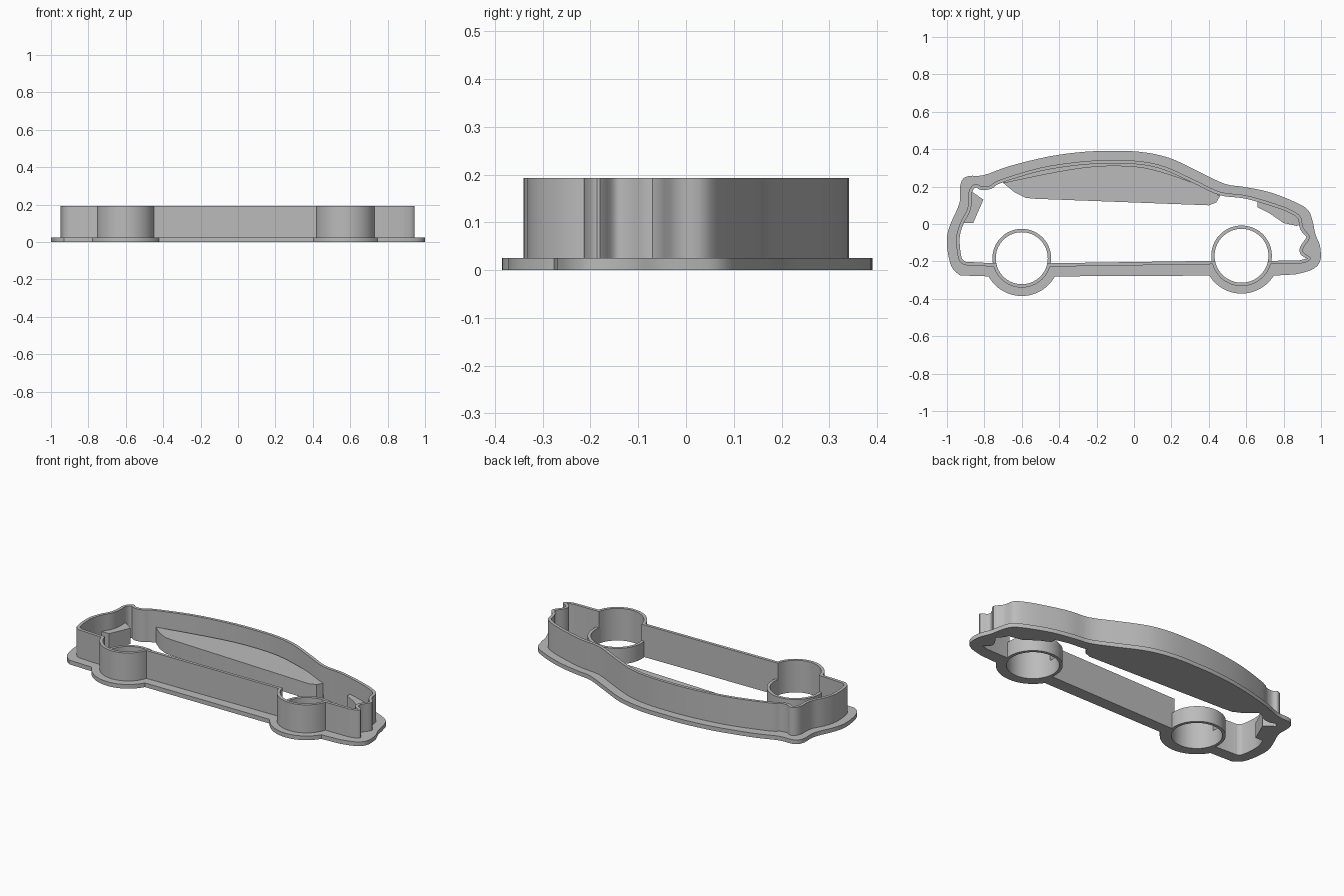
import bpy, bmesh
from math import sin, cos, pi, asin
from mathutils import Vector

cube = bpy.data.objects.get("Cube")
if cube:
    bpy.data.objects.remove(cube)

WALL, THICK = 0.193, 0.018
FLANGE, INNER = 0.025, 0.095

grey = bpy.data.materials.new("plain grey")
grey.use_nodes = True
colour = (0.5, 0.5, 0.5, 1)
grey.diffuse_color = colour
grey.node_tree.nodes["Principled BSDF"].inputs["Base Color"].default_value = colour


def smooth(points, steps=4):
    """Open Catmull-Rom curve through the points."""
    p = [Vector(q) for q in points]
    p = [p[0]] + p + [p[-1]]
    out = []
    for a, b, c, d in zip(p, p[1:], p[2:], p[3:]):
        for i in range(steps):
            t = i / steps
            out.append(0.5 * (2 * b + (c - a) * t + (2 * a - 5 * b + 4 * c - d) * t ** 2
                              + (3 * b - a - 3 * c + d) * t ** 3))
    return out + [p[-1]]


def arc(centre, radius, start, end, steps=40):
    return [Vector((centre[0] + radius * cos(start + (end - start) * i / steps),
                    centre[1] + radius * sin(start + (end - start) * i / steps)))
            for i in range(steps + 1)]


def lower_arc(centre, radius, line):
    """Part of a wheel circle below a level line, from its right to its left."""
    a = asin((line - centre[1]) / radius)
    return arc(centre, radius, a, -pi - a)


def inset(loop, distance):
    """Mitred inward offset of a clockwise loop."""
    out = []
    for i, p in enumerate(loop):
        d1 = (p - loop[i - 1]).normalized()
        d2 = (loop[(i + 1) % len(loop)] - p).normalized()
        n1, n2 = Vector((d1.y, -d1.x)), Vector((d2.y, -d2.x))
        out.append(p + (n1 + n2) * distance / max(1 + n1.dot(n2), 0.5))
    return out


def slab(name, loops, height):
    """Solid standing on the ground; later loops are holes."""
    curve = bpy.data.curves.new(name, 'CURVE')
    curve.dimensions = '2D'
    curve.fill_mode = 'BOTH'
    curve.extrude = height / 2
    for loop in loops:
        spline = curve.splines.new('POLY')
        spline.points.add(len(loop) - 1)
        for point, q in zip(spline.points, loop):
            point.co = (q[0], q[1], 0, 1)
        spline.use_cyclic_u = True
    helper = bpy.data.objects.new(name + "_curve", curve)
    bpy.context.collection.objects.link(helper)
    bpy.context.view_layer.update()
    mesh = bpy.data.meshes.new_from_object(
        helper.evaluated_get(bpy.context.evaluated_depsgraph_get()))
    bpy.data.objects.remove(helper)
    bm = bmesh.new()
    bm.from_mesh(mesh)
    bmesh.ops.remove_doubles(bm, verts=bm.verts, dist=0.0002)
    bmesh.ops.translate(bm, verts=bm.verts, vec=(0, 0, height / 2))
    bmesh.ops.recalc_face_normals(bm, faces=bm.faces)
    bm.to_mesh(mesh)
    bm.free()
    mesh.materials.clear()
    mesh.materials.append(grey)
    obj = bpy.data.objects.new(name, mesh)
    bpy.context.collection.objects.link(obj)
    bpy.ops.object.select_all(action='DESELECT')
    obj.select_set(True)
    bpy.context.view_layer.objects.active = obj
    bpy.ops.object.shade_smooth_by_angle(angle=0.5)
    return obj


# Wheel centres and radii
front_wheel, front_r = (0.575, -0.17), 0.162
rear_wheel, rear_r = (-0.6, -0.183), 0.157

# Body outline, clockwise from the lower rear corner round to the lower front
body = smooth([
    (-.905, -.22), (-.935, -.195), (-.948, -.13), (-.948, -.055), (-.925, .015),
    (-.895, .07), (-.885, .12), (-.885, .165), (-.87, .2), (-.84, .215), (-.815, .2),
    (-.77, .205), (-.72, .235), (-.505, .3), (-.29, .333), (-.13, .341), (.03, .336),
    (.165, .307), (.325, .235), (.46, .172), (.59, .155), (.725, .118), (.83, .08),
    (.89, .04), (.905, -.02), (.94, -.07), (.91, -.12), (.905, -.15), (.943, -.18),
    (.93, -.2), (.885, -.213)])
wall = (body + lower_arc(front_wheel, front_r, -.215)
        + lower_arc(rear_wheel, rear_r, -.228))

# Wide rim outline, same order
rim = smooth([
    (-.93, -.275), (-.975, -.23), (-.998, -.135), (-.998, -.055), (-.975, .015),
    (-.945, .08), (-.93, .13), (-.93, .2), (-.915, .24), (-.88, .257), (-.8, .262),
    (-.665, .31), (-.45, .362), (-.265, .386), (-.13, .39), (.03, .386), (.19, .353),
    (.35, .278), (.485, .215), (.59, .198), (.725, .17), (.86, .118), (.93, .075),
    (.955, .015), (.97, -.055), (.995, -.12), (.995, -.2), (.95, -.245), (.86, -.27)])
rim += (lower_arc(front_wheel, .202, -.276) + lower_arc(rear_wheel, .202, -.28))

slab("cutting_wall", [wall, inset(wall, THICK)], WALL)
slab("base_flange", [rim, wall], FLANGE)

# Lower upper halves of the wheel rings
for name, centre, r, line in (("front_wheel_ring", front_wheel, front_r, -.215),
                              ("rear_wheel_ring", rear_wheel, rear_r, -.228)):
    a = asin((line - centre[1]) / r)
    slab(name, [arc(centre, r, a, pi - a)
                + arc(centre, r - THICK, pi - a, a)], INNER)

# Side window and the thin sill joining it to the roof
lower_edge = [(.46, .15), (.44, .115), (.4, .1), (-.53, .135), (-.58, .14),
              (-.64, .17), (-.7, .22)]
upper_edge = smooth([(-.7, .22), (-.45, .272), (-.26, .303), (-.1, .312), (.06, .3),
                     (.22, .255), (.35, .205), (.46, .15)])
slab("side_window", [lower_edge + upper_edge[1:-1]], INNER)
roof = [p for p in inset(body, THICK / 2)[4:-4] if -.7 < p.x < .46 and p.y > .12]
slab("window_sill", [upper_edge + roof[::-1]], FLANGE)

# Lamps attached to the inside of the wall
slab("rear_lamp", [[(-.88, .18), (-.855, .165), (-.805, .13), (-.86, .005), (-.92, .005),
                    (-.89, .065), (-.88, .12)]], INNER)
slab("front_lamp", [[(.66, .13), (.66, .09), (.72, .06), (.8, .005), (.87, -.01),
                     (.895, 0), (.88, .035), (.825, .074), (.725, .108)]], INNER)
